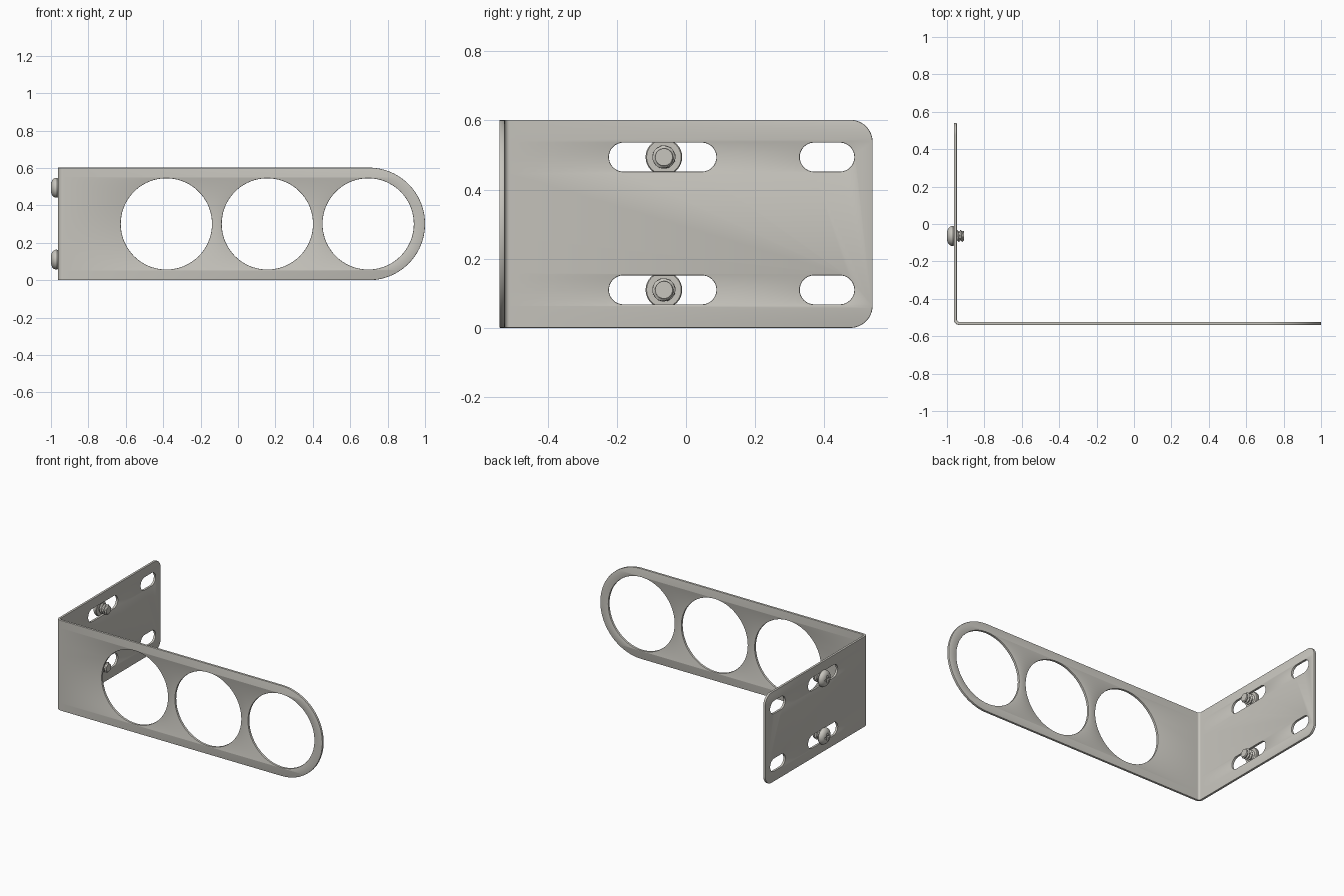
import bpy, bmesh
from math import pi, sin, cos
from mathutils import Vector, Matrix

cube = bpy.data.objects.get("Cube")
if cube:
    bpy.data.objects.remove(cube)

# One warm grey metal for everything
metal = bpy.data.materials.new("warm_grey_metal")
metal.use_nodes = True
GREY = (0.57, 0.555, 0.51, 1)
metal.diffuse_color = GREY
metal.node_tree.nodes["Principled BSDF"].inputs["Base Color"].default_value = GREY

HEIGHT, THICK, EDGE = 0.602, 0.016, 0.003
HALF = HEIGHT / 2
LEFT, FRONT, BACK = -0.963, -0.54, 0.54
BEND = 0.03                              # outer bend radius
MID = BEND - THICK / 2                   # bend radius at mid sheet
BX, BY = LEFT + BEND, FRONT + BEND       # centre of the bend
ARC = MID * pi / 2


def add_object(name, bm, angle=0.6):
    mesh = bpy.data.meshes.new(name)
    bm.to_mesh(mesh)
    bm.free()
    mesh.materials.clear()
    mesh.materials.append(metal)
    obj = bpy.data.objects.new(name, mesh)
    bpy.context.collection.objects.link(obj)
    bpy.ops.object.select_all(action='DESELECT')
    obj.select_set(True)
    bpy.context.view_layer.objects.active = obj
    bpy.ops.object.shade_smooth_by_angle(angle=angle)
    return obj


def evaluated_bmesh(obj):
    bpy.context.view_layer.update()
    ev = obj.evaluated_get(bpy.context.evaluated_depsgraph_get())
    mesh = bpy.data.meshes.new_from_object(ev)
    bm = bmesh.new()
    bm.from_mesh(mesh)
    bpy.data.meshes.remove(mesh)
    return bm


def arc(cx, cy, r, start, end, n):
    step = (end - start) / n
    return [(cx + r * cos(start + step * i), cy + r * sin(start + step * i)) for i in range(n + 1)]


def unfold(y):
    """Position along the flat sheet of a point on the side flange."""
    return BX - ARC - (y - BY)


def slot(y0, y1, z, r):
    a, b = unfold(y1) + r, unfold(y0) - r
    return arc(b, z, r, -pi / 2, pi / 2, 16) + arc(a, z, r, pi / 2, 3 * pi / 2, 16)


# Flat sheet outline: round end on the arm, rounded corners on the flange
end, corner = unfold(BACK), 0.065
loops = [arc(1 - HALF, HALF, HALF, -pi / 2, pi / 2, 48)
         + arc(end + corner, HEIGHT - corner, corner, pi / 2, pi, 12)
         + arc(end + corner, corner, corner, pi, 3 * pi / 2, 12)]
for x in (-0.383, 0.157, 0.696):
    loops.append(arc(x, HALF, 0.244, 0, 2 * pi, 72)[:-1])
for z in (0.11, 0.494):
    loops.append(slot(-0.223, 0.088, z, 0.042))
    loops.append(slot(0.329, 0.487, z, 0.042))

curve = bpy.data.curves.new("sheet_outline", 'CURVE')
curve.dimensions, curve.fill_mode = '2D', 'BOTH'
curve.extrude, curve.bevel_depth = THICK / 2 - EDGE, EDGE
curve.offset, curve.bevel_resolution = -EDGE, 1
for pts in loops:
    spline = curve.splines.new('POLY')
    spline.points.add(len(pts) - 1)
    for p, co in zip(spline.points, pts):
        p.co = (*co, 0, 1)
    spline.use_cyclic_u = True
flat = bpy.data.objects.new("sheet_outline", curve)
bpy.context.collection.objects.link(flat)
bm = evaluated_bmesh(flat)
bpy.data.objects.remove(flat)
bmesh.ops.remove_doubles(bm, verts=bm.verts, dist=1e-5)

# Cut rows across the bend, then fold the flange backwards
ROWS = 8
for i in range(ROWS + 1):
    bmesh.ops.bisect_plane(bm, geom=bm.verts[:] + bm.edges[:] + bm.faces[:], dist=1e-6,
                           plane_co=(BX - ARC * i / ROWS, 0, 0), plane_no=(1, 0, 0))
for v in bm.verts:
    u, z, depth = v.co
    r = MID + depth
    if u >= BX:
        v.co = (u, BY - r, z)
    elif u >= BX - ARC:
        a = (BX - u) / MID
        v.co = (BX - r * sin(a), BY - r * cos(a), z)
    else:
        v.co = (BX - r, BY + BX - ARC - u, z)
bmesh.ops.recalc_face_normals(bm, faces=bm.faces)
add_object("bracket_sheet", bm)


def lathe(rings, radius, segs=32):
    """Closed surface round the x axis; radius(ring, angle) gives its shape."""
    bm = bmesh.new()
    grid = [[bm.verts.new((x, radius(k, a) * cos(a), radius(k, a) * sin(a)))
             for a in (2 * pi * j / segs for j in range(segs))] for k, x in enumerate(rings)]
    for lo, hi in zip(grid, grid[1:]):
        for j in range(segs):
            n = (j + 1) % segs
            bm.faces.new((lo[j], lo[n], hi[n], hi[j]))
    bm.faces.new(grid[0])
    bm.faces.new(grid[-1])
    bmesh.ops.recalc_face_normals(bm, faces=bm.faces)
    return bm


# Pan head with a cross recess
profile = [(-1, 0.018), (-0.998, 0.03), (-0.993, 0.041), (-0.985, 0.049),
           (-0.976, 0.053), (-0.967, 0.053), (LEFT, 0.05)]
blank = add_object("head_blank", lathe([p[0] for p in profile], lambda k, a: profile[k][1]))
cutters = []
for size in ((0.03, 0.052, 0.012), (0.03, 0.012, 0.052)):
    bm = bmesh.new()
    bmesh.ops.create_cube(bm, size=1, matrix=Matrix.Translation((-1, 0, 0)) @ Matrix.Diagonal((*size, 1)))
    cutter = add_object("recess_cutter", bm)
    cutter.hide_render = True
    cutters.append(cutter)
    mod = blank.modifiers.new("recess", 'BOOLEAN')
    mod.object, mod.solver = cutter, 'EXACT'
head_bm = evaluated_bmesh(blank)
for obj in cutters + [blank]:
    bpy.data.objects.remove(obj)

# Threaded shank: a helical ridge on a plain core
TIP, PITCH, COUNT = -0.908, 0.018, 24
shank_x = [LEFT - 0.002 + (TIP - LEFT + 0.002) * k / COUNT for k in range(COUNT + 1)]


def thread(k, a):
    phase = (shank_x[k] / PITCH - a / (2 * pi)) % 1
    ridge = max(0, 1 - abs(phase - 0.5) / 0.35)
    return 0.025 + 0.009 * ridge * min(1, (COUNT - k) / 3)


for label, z in (("lower", 0.11), ("upper", 0.494)):
    place = Vector((0, -0.064, z))
    for part, bm in (("head", head_bm.copy()), ("shank", lathe(shank_x, thread))):
        bmesh.ops.translate(bm, verts=bm.verts, vec=place)
        add_object(f"{label}_screw_{part}", bm)
head_bm.free()
